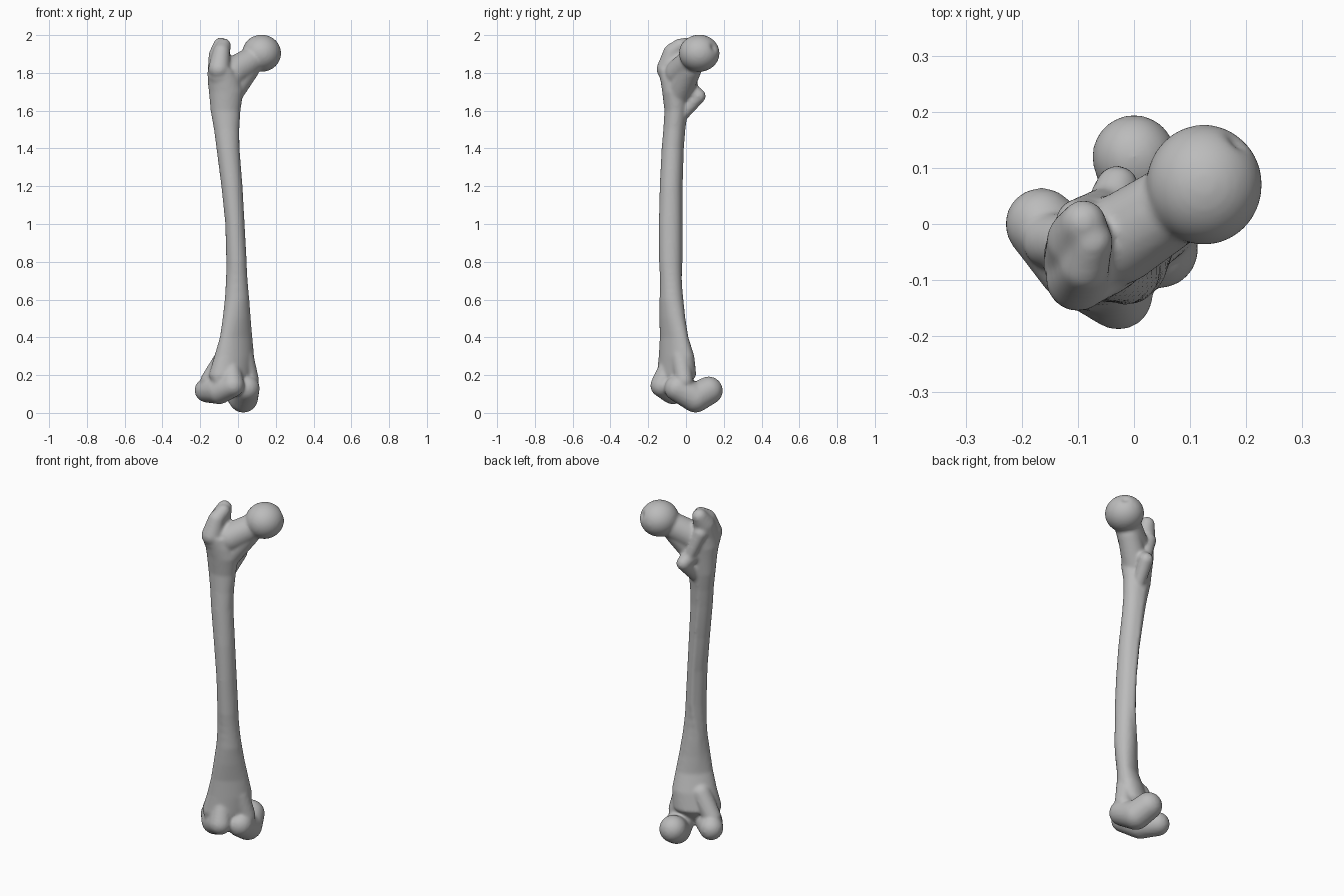
import bpy
import bmesh
import math
from mathutils import Vector

default_cube = bpy.data.objects.get("Cube")
if default_cube:
    bpy.data.objects.remove(default_cube, do_unlink=True)

# Bone colour
bone_grey = bpy.data.materials.new("bone_grey")
bone_grey.use_nodes = True
colour = (0.5, 0.5, 0.5, 1)
bone_grey.diffuse_color = colour
bone_grey.node_tree.nodes["Principled BSDF"].inputs["Base Color"].default_value = colour

bone = bmesh.new()

# Unit sphere directions shared by all rounded parts
template = bmesh.new()
bmesh.ops.create_icosphere(template, subdivisions=3, radius=1)
directions = [v.co.copy() for v in template.verts]
template.free()


def add_part(part):
    """Copy a closed part into the bone."""
    bmesh.ops.recalc_face_normals(part, faces=part.faces[:])
    mesh = bpy.data.meshes.new("part")
    part.to_mesh(mesh)
    part.free()
    bone.from_mesh(mesh)
    bpy.data.meshes.remove(mesh)


def rounded_chain(*balls):
    """Hull each neighbouring pair of balls, given as (x, y, z, radius)."""
    for start, end in zip(balls, balls[1:]):
        part = bmesh.new()
        for x, y, z, radius in (start, end):
            for d in directions:
                part.verts.new(Vector((x, y, z)) + d * radius)
        hull = bmesh.ops.convex_hull(part, input=part.verts[:])
        inner = [g for g in hull["geom_interior"] if isinstance(g, bmesh.types.BMVert)]
        bmesh.ops.delete(part, geom=inner, context='VERTS')
        add_part(part)


def shaft(stations, sides=48):
    """Loft turned ovals (z, x, y, half width, half depth, turn) with a rear ridge."""
    part = bmesh.new()
    rings = []
    for z, x, y, width, depth, turn in stations:
        ridge = 0.15 * max(0, math.sin(math.pi * (z - 0.4) / 1.3))
        turn = math.radians(turn)
        ring = []
        for i in range(sides):
            t = math.tau * i / sides
            swell = 1 + ridge * math.exp(-((t - 1.8) / 0.25) ** 2)
            u, v = width * swell * math.cos(t), depth * swell * math.sin(t)
            ring.append(part.verts.new((x + u * math.cos(turn) - v * math.sin(turn),
                                        y + u * math.sin(turn) + v * math.cos(turn), z)))
        rings.append(ring)
    for low, high in zip(rings, rings[1:]):
        for i in range(sides):
            j = (i + 1) % sides
            part.faces.new((low[i], low[j], high[j], high[i]))
    part.faces.new(rings[0])
    part.faces.new(rings[-1])
    add_part(part)


# Shaft, flaring towards the knee
shaft([
    (0.12, -0.035, -0.07, 0.1, 0.05, 38),
    (0.2, -0.04, -0.05, 0.13, 0.085, 38),
    (0.3, -0.02, -0.05, 0.12, 0.074, 38),
    (0.4, -0.01, -0.063, 0.1, 0.056, 38),
    (0.5, -0.007, -0.072, 0.083, 0.058, 38),
    (0.6, -0.005, -0.077, 0.068, 0.06, 38),
    (0.8, -0.008, -0.083, 0.054, 0.06, 0),
    (1, -0.016, -0.084, 0.051, 0.06, 0),
    (1.2, -0.032, -0.081, 0.056, 0.058, 0),
    (1.4, -0.053, -0.072, 0.061, 0.057, 0),
    (1.5, -0.06, -0.063, 0.067, 0.057, 0),
    (1.6, -0.066, -0.053, 0.079, 0.061, 0),
    (1.7, -0.063, -0.053, 0.091, 0.073, 0),
    (1.76, -0.073, -0.055, 0.088, 0.08, 0),
    (1.82, -0.085, -0.06, 0.072, 0.085, 0),
])

# Ball head with its small pit
head = bmesh.new()
bmesh.ops.create_icosphere(head, subdivisions=5, radius=1)
centre = Vector((0.125, 0.07, 1.904))
pit = Vector((0.58, 0.72, 0.32)).normalized()
for v in head.verts:
    dent = 0.16 * math.exp(-((v.co - pit).length / 0.17) ** 2)
    v.co *= 1 - dent
    v.co = centre + Vector((v.co.x * 0.103, v.co.y * 0.107, v.co.z * 0.098))
add_part(head)

# Neck and the buttress below it
rounded_chain((0.11, 0.06, 1.89, 0.07), (-0.03, -0.03, 1.8, 0.08))
rounded_chain((0.05, 0.02, 1.82, 0.063), (-0.045, -0.04, 1.69, 0.07))

# Greater trochanter, with front shoulder and hooked tip
rounded_chain((-0.09, -0.07, 1.79, 0.072), (-0.098, -0.03, 1.89, 0.058),
              (-0.09, 0.002, 1.947, 0.041))
rounded_chain((-0.1, -0.098, 1.82, 0.058), (-0.088, -0.075, 1.91, 0.045),
              (-0.075, -0.03, 1.945, 0.038))

# Lesser trochanter and the crest joining both
rounded_chain((-0.05, -0.02, 1.58, 0.035), (-0.03, 0.066, 1.677, 0.039),
              (-0.05, 0, 1.72, 0.05))
rounded_chain((-0.045, 0.04, 1.7, 0.03), (-0.1, 0.005, 1.85, 0.04))

# Lateral condyle and epicondyle
rounded_chain((-0.04, -0.09, 0.25, 0.05), (-0.028, -0.127, 0.145, 0.062),
              (-0.1, -0.07, 0.12, 0.074), (-0.165, 0, 0.12, 0.065))
rounded_chain((-0.15, -0.03, 0.17, 0.05), (-0.07, -0.04, 0.29, 0.055))

# Medial condyle and epicondyle
rounded_chain((0.045, -0.045, 0.13, 0.07), (0.028, 0.05, 0.08, 0.079),
              (0, 0.12, 0.118, 0.075))
rounded_chain((0.065, -0.01, 0.17, 0.047), (0.03, -0.03, 0.3, 0.053))

# Fuse everything into one smooth surface
mesh = bpy.data.meshes.new("thigh_bone")
bone.to_mesh(mesh)
bone.free()
mesh.materials.append(bone_grey)
thigh_bone = bpy.data.objects.new("thigh_bone", mesh)
bpy.context.scene.collection.objects.link(thigh_bone)
for face in mesh.polygons:
    face.use_smooth = True

fuse = thigh_bone.modifiers.new("fuse", 'REMESH')
fuse.mode = 'VOXEL'
fuse.voxel_size = 0.008
fuse.use_smooth_shade = True
soften = thigh_bone.modifiers.new("soften", 'SMOOTH')
soften.factor = 0.5
soften.iterations = 8
